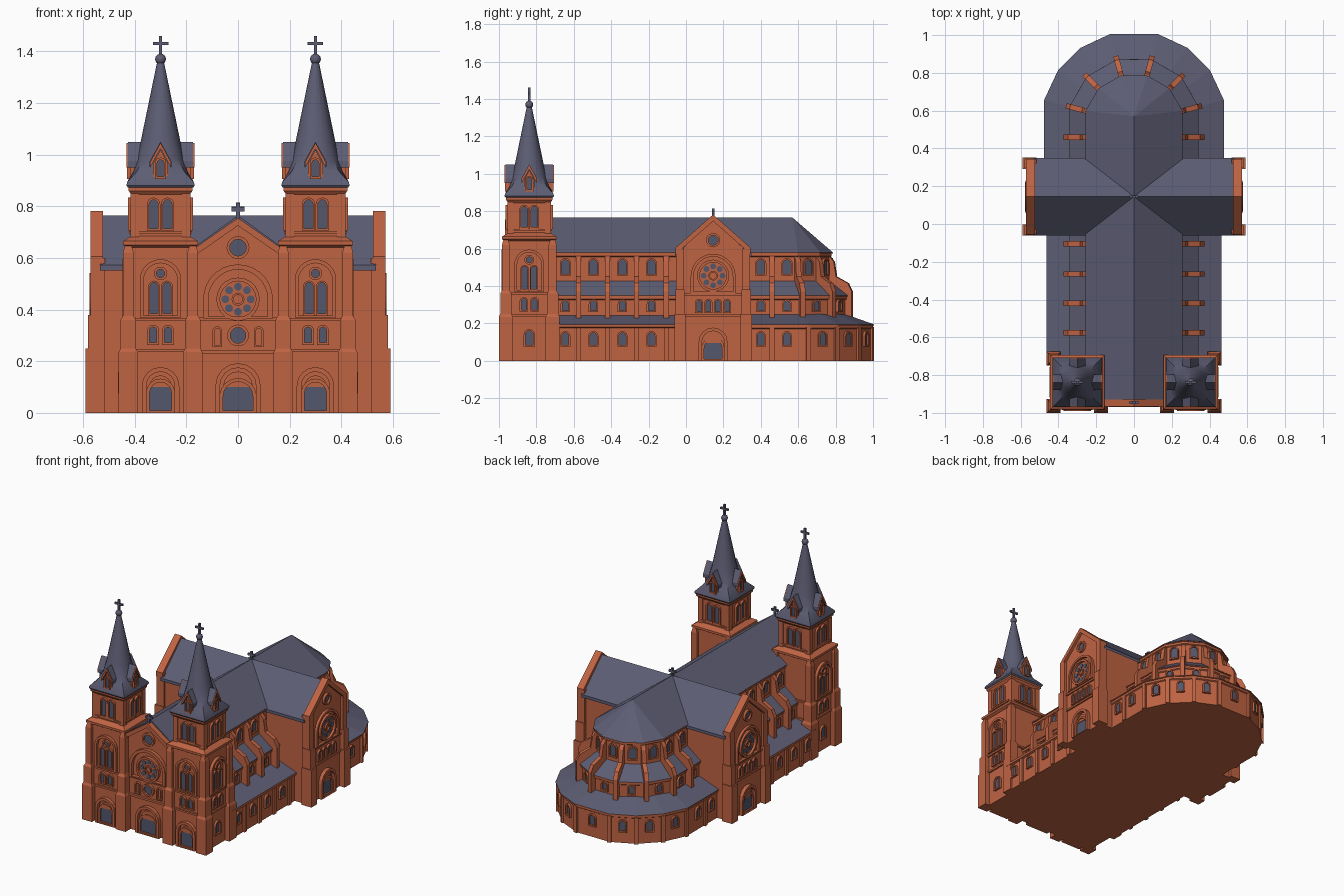
import bpy, bmesh
from math import sin, cos, pi, radians
from mathutils import Matrix, Vector

if "Cube" in bpy.data.objects:
    bpy.data.objects.remove(bpy.data.objects["Cube"], do_unlink=True)

BRICK, ROOF, GLASS = 0, 1, 2


def material(name, rgb):
    m = bpy.data.materials.new(name)
    m.use_nodes = True
    m.diffuse_color = (*rgb, 1)
    bsdf = next(n for n in m.node_tree.nodes if n.type == 'BSDF_PRINCIPLED')
    bsdf.inputs["Base Color"].default_value = (*rgb, 1)
    bsdf.inputs["Roughness"].default_value = 0.9
    return m


MATS = [material("red brick", (0.52, 0.125, 0.055)),
        material("slate roof", (0.11, 0.11, 0.175)),
        material("dark glass", (0.085, 0.095, 0.15))]


def finish(bm, name, mirror=False, slope_rule=False, smooth=False):
    bmesh.ops.recalc_face_normals(bm, faces=bm.faces)
    bm.normal_update()
    if slope_rule:  # upward faces are slate
        for f in bm.faces:
            f.material_index = ROOF if f.normal.z > 0.2 else BRICK
    me = bpy.data.meshes.new(name)
    bm.to_mesh(me)
    bm.free()
    for m in MATS:
        me.materials.append(m)
    ob = bpy.data.objects.new(name, me)
    bpy.context.collection.objects.link(ob)
    if mirror:
        ob.modifiers.new("Mirror", 'MIRROR').use_mirror_merge = False
    if smooth:
        bpy.ops.object.select_all(action='DESELECT')
        ob.select_set(True)
        bpy.context.view_layer.objects.active = ob
        bpy.ops.object.shade_smooth_by_angle(angle=radians(35))
    return ob


def loft(bm, rings, mat=BRICK, caps=True, closed=False):
    loops = [[bm.verts.new(p) for p in r] for r in rings]
    n = len(loops[0])
    pairs = list(zip(loops, loops[1:])) + ([(loops[-1], loops[0])] if closed else [])
    faces = [bm.faces.new((a[i], a[(i + 1) % n], b[(i + 1) % n], b[i]))
             for a, b in pairs for i in range(n)]
    if caps and not closed:
        faces += [bm.faces.new(loops[0]), bm.faces.new(loops[-1])]
    for f in faces:
        f.material_index = mat


# Wall frame: local x runs along the wall, -y points outward, z is up
def wall(x, y, deg):
    return Matrix.Translation((x, y, 0)) @ Matrix.Rotation(radians(deg), 4, 'Z')


def lay(M, pts, y):
    return [M @ Vector((u, y, z)) for u, z in pts]


def prism(bm, M, pts, y0, y1, mat=BRICK):
    loft(bm, [lay(M, pts, y0), lay(M, pts, y1)], mat)


def ring(bm, M, outer, inner, y0, y1, mat=BRICK):
    loft(bm, [lay(M, outer, y0), lay(M, inner, y0), lay(M, inner, y1), lay(M, outer, y1)],
         mat, closed=True)


def rect(u, z, w, h):
    return [(u - w/2, z), (u + w/2, z), (u + w/2, z + h), (u - w/2, z + h)]


def arch(u, z, w, h, n=8):
    r = w / 2
    return [(u - r, z), (u + r, z)] + [
        (u + r*cos(pi*i/n), z + h - r + r*sin(pi*i/n)) for i in range(n + 1)]


def circle(u, z, r, n=20):
    return [(u + r*cos(2*pi*i/n), z + r*sin(2*pi*i/n)) for i in range(n)]


def chevron(w, z0, z1, t):
    return [(-w, z0), (0, z1), (w, z0), (w, z0 - t), (0, z1 - t), (-w, z0 - t)]


def gable(w, z0, z1, z2):
    return [(-w, z0), (w, z0), (w, z1), (0, z2), (-w, z1)]


def window(bm, M, u, z, w, h, t=0.009, sill=0.009):
    prism(bm, M, arch(u, z, w, h), -0.004, 0.01, GLASS)
    ring(bm, M, arch(u, z - sill, w + 2*t, h + t + sill), arch(u, z, w, h), -0.014, 0.01)


def oculus(bm, M, u, z, r, t=0.012):
    prism(bm, M, circle(u, z, r), -0.004, 0.01, GLASS)
    ring(bm, M, circle(u, z, r + t), circle(u, z, r), -0.016, 0.01)


def rose(bm, M, z, r):
    ring(bm, M, circle(0, z, r + 0.014), circle(0, z, r), -0.022, 0.01)
    prism(bm, M, circle(0, z, r), -0.006, 0.01)
    oculus(bm, M, 0, z, r*0.24, 0.008)
    for i in range(8):
        a = 2*pi*i/8
        prism(bm, M, circle(r*0.7*cos(a), z + r*0.7*sin(a), r*0.22, 10), -0.01, 0, GLASS)


def portal(bm, M, w, h):
    window(bm, M, 0, 0.01, w, h + w*0.1, 0.014, 0.01)
    prism(bm, M, arch(0, h, w, w/2 + 0.003), -0.008, 0.01)
    ring(bm, M, arch(0, 0, w + 0.06, h + w/2 + 0.035), arch(0, 0.002, w + 0.025, h + w/2 + 0.015),
         -0.024, 0.01)


def cross(bm, M, z, h, t=0.006):
    prism(bm, M, rect(0, z, 2*t, h), -t, t, ROOF)
    prism(bm, M, rect(0, z + h*0.55, h*0.75, 2*t), -t, t, ROOF)


def square(M, half, z):
    return [M @ Vector((half*a, half*b, z)) for a, b in ((-1, -1), (1, -1), (1, 1), (-1, 1))]


# Tiers: a long nave ending in a faceted apse
APSE_Y = 0.53


def outline(r, y0, z, angles):
    side = [(r*sin(radians(a)), APSE_Y + r*cos(radians(a))) for a in angles]
    half = [(r*sin(radians(75)), y0)] + side
    return [Vector((x, y, z)) for x, y in half] + [Vector((-x, y, z)) for x, y in reversed(half)]


def tier(name, r, r_in, y0, z_eave, z_top, angles):
    bm = bmesh.new()
    loft(bm, [outline(rr, y0, z, angles) for rr, z in (
        (r, 0), (r, z_eave - 0.025), (r + 0.008, z_eave - 0.02), (r + 0.008, z_eave - 0.006),
        (r + 0.014, z_eave - 0.006), (r + 0.014, z_eave), (r_in, z_top))])
    finish(bm, name, slope_rule=True)


FINE, COARSE = (75, 55, 35, 15), (75, 45, 15)
tier("choir_ambulatory", 0.478, 0.33, 0.14, 0.195, 0.25, FINE)
tier("gallery_tier", 0.34, 0.24, -0.72, 0.35, 0.435, COARSE)
tier("clerestory_tier", 0.25, 0.24, -0.93, 0.58, 0.585, COARSE)

bm = bmesh.new()
half = [(0.45, 0), (0.45, 0.175), (0.463, 0.18), (0.463, 0.195), (0.31, 0.25)]
prism(bm, wall(0, -0.72, 0), half + [(-x, z) for x, z in reversed(half)], 0, 0.86)
finish(bm, "nave_aisles", slope_rule=True)

# Main roof with a fanned apse end
bm = bmesh.new()
eave = [bm.verts.new(p) for p in outline(0.266, -0.93, 0.578, COARSE)]
front, back = bm.verts.new((0, -0.93, 0.765)), bm.verts.new((0, 0.57, 0.765))
bm.faces.new((eave[0], eave[1], back, front))
bm.faces.new((eave[-2], eave[-1], front, back))
for a, b in zip(eave[1:-2], eave[2:-1]):
    bm.faces.new((a, b, back))
bm.faces.new((eave[-1], eave[0], front))
bm.faces.new(eave)
for f in bm.faces:
    f.material_index = ROOF
cross(bm, wall(0, 0.145, 0), 0.75, 0.065, 0.007)
finish(bm, "main_roof")

# Stepped buttresses and pilasters of nave and choir
bm = bmesh.new()
FIN = [(0.23, 0.2), (0.372, 0.2), (0.372, 0.37), (0.35, 0.415), (0.285, 0.45),
       (0.272, 0.53), (0.24, 0.57)]
BAYS = (-0.575, -0.42, -0.265, -0.105, 0.46)
for y in BAYS:
    prism(bm, wall(0, y, 0), FIN, -0.014, 0.014)
    x = 0.45 if y < 0 else 0.462
    prism(bm, wall(x, y, 90), rect(0, 0, 0.026, 0.175), -0.012, 0.02)
for a in COARSE:
    prism(bm, wall(0, APSE_Y, 90 - a), FIN, -0.014, 0.014)
for a in FINE:
    prism(bm, wall(0, APSE_Y, 90 - a), [(0.45, 0), (0.488, 0), (0.488, 0.18), (0.45, 0.18)],
          -0.013, 0.013)
finish(bm, "flying_buttresses", mirror=True)

# Arched windows along the sides
bm = bmesh.new()
for y in (-0.645, -0.495, -0.34, -0.185, 0.4, 0.54):
    nave = y < 0
    window(bm, wall(0.45 if nave else 0.462, y, 90), 0, 0.085, 0.036, 0.065)
    window(bm, wall(0.328, y, 90), 0, 0.27, 0.032, 0.05)
    window(bm, wall(0.2415, y, 90), 0, 0.465, 0.042, 0.075)
finish(bm, "side_windows", mirror=True)

# Arched windows around the apse
bm = bmesh.new()


def apse_window(t, dist, z, w, h):
    a = radians(t)
    window(bm, wall(dist*sin(a), APSE_Y + dist*cos(a), 180 - t), 0, z, w, h)


for t in (-60, -30, 0, 30, 60):
    apse_window(t, 0.34*cos(radians(15)), 0.27, 0.032, 0.05)
    apse_window(t, 0.25*cos(radians(15)), 0.465, 0.042, 0.075)
for t in (-65, -45, -25, 0, 25, 45, 65):
    apse_window(t, 0.478*cos(radians(10 if t else 15)), 0.085, 0.036, 0.065)
finish(bm, "apse_windows")

# Transept arms
end = wall(0.535, 0.145, 90)
bm = bmesh.new()
prism(bm, end, gable(0.185, 0, 0.575, 0.74), 0, 0.535)
prism(bm, end, chevron(0.205, 0.572, 0.765, 0.02), 0, 0.535, ROOF)
finish(bm, "transept_arms", mirror=True)

bm = bmesh.new()
prism(bm, end, gable(0.185, 0, 0.58, 0.755), -0.018, 0.01)
prism(bm, end, chevron(0.2, 0.605, 0.782, 0.035), -0.036, 0.012)
for z in (0.235, 0.35):
    prism(bm, end, rect(0, z, 0.36, 0.012), -0.028, 0.01)
for s in (-1, 1):
    for z, h, d, w in ((0, 0.25, 0.055, 0.06), (0.25, 0.13, 0.046, 0.05), (0.38, 0.22, 0.036, 0.042)):
        prism(bm, end, rect(s*0.177, z, w, h), -d, 0.02)
face = end @ Matrix.Translation((0, -0.018, 0))
portal(bm, face, 0.095, 0.095)
for u in (-0.075, -0.025, 0.025, 0.075):
    window(bm, face, u, 0.265, 0.024, 0.058)
rose(bm, face, 0.455, 0.072)
ring(bm, face, arch(0, 0.362, 0.24, 0.21, 14), arch(0, 0.37, 0.21, 0.187, 14), -0.018, 0.01)
oculus(bm, face, 0, 0.645, 0.026)
finish(bm, "transept_gables", mirror=True)

# West front between the towers
west = wall(0, -0.945, 0)
bm = bmesh.new()
prism(bm, west, gable(0.18, 0, 0.615, 0.74), 0, 0.03)
prism(bm, west, chevron(0.18, 0.63, 0.755, 0.03), -0.022, 0.03)
for z in (0.23, 0.355):
    prism(bm, west, rect(0, z, 0.34, 0.014), -0.016, 0.01)
portal(bm, west, 0.115, 0.1)
oculus(bm, west, 0, 0.3, 0.03)
for u in (-0.08, 0.08):
    ring(bm, west, arch(u, 0.255, 0.038, 0.08), arch(u, 0.263, 0.022, 0.064), -0.014, 0.01)
rose(bm, west, 0.44, 0.07)
ring(bm, west, arch(0, 0.365, 0.27, 0.21, 14), arch(0, 0.373, 0.23, 0.182, 14), -0.024, 0.01)
oculus(bm, west, 0, 0.64, 0.032)
cross(bm, west, 0.745, 0.065, 0.007)
finish(bm, "west_front")

# Twin towers
TX, TY = 0.3, -0.838
core = wall(TX, TY, 0)
bm = bmesh.new()
loft(bm, [square(core, h, z) for h, z in (
    (0.128, 0), (0.128, 0.64), (0.145, 0.65), (0.145, 0.665), (0.112, 0.685),
    (0.112, 0.845), (0.124, 0.86), (0.124, 0.88))])
for a in (-1, 1):
    for b in (-1, 1):
        corner = wall(TX + a*0.125, TY + b*0.125, 0)
        loft(bm, [square(corner, h, z) for h, z in (
            (0.037, 0), (0.037, 0.235), (0.03, 0.25), (0.03, 0.36), (0.021, 0.375),
            (0.021, 0.62), (0.012, 0.65))])
        pier = wall(TX + a*0.1, TY + b*0.1, 0)
        loft(bm, [square(pier, 0.017, z) for z in (0.67, 0.85)])
for z in (0.235, 0.355):
    loft(bm, [square(core, 0.138, z), square(core, 0.138, z + 0.012)])
finish(bm, "tower_walls", mirror=True)

bm = bmesh.new()
for k in range(4):
    M = core @ Matrix.Rotation(k*pi/2, 4, 'Z')
    belfry = M @ Matrix.Translation((0, -0.112, 0))
    for u in (-0.027, 0.027):
        window(bm, belfry, u, 0.715, 0.034, 0.11)
    prism(bm, belfry, rect(0, 0.695, 0.19, 0.01), -0.01, 0.01)
    if k > 1:
        continue
    shaft = M @ Matrix.Translation((0, -0.128, 0))
    for u in (-0.025, 0.025):
        window(bm, shaft, u, 0.385, 0.03, 0.12, 0.007)
        window(bm, shaft, u*1.15, 0.272, 0.028, 0.06)
    oculus(bm, shaft, 0, 0.54, 0.016, 0.01)
    ring(bm, shaft, arch(0, 0.37, 0.16, 0.225, 12), arch(0, 0.378, 0.13, 0.202, 12), -0.02, 0.01)
    if k == 0:
        portal(bm, shaft, 0.085, 0.1)
    else:
        window(bm, shaft, 0, 0.085, 0.042, 0.075)
finish(bm, "tower_windows", mirror=True)


# Spires: square flared eaves blending into a round cone
def spire_ring(z, r, squareness, n=16):
    pts = []
    for i in range(n):
        a = 2*pi*i/n
        d = r*(1 + squareness*(1/max(abs(cos(a)), abs(sin(a))) - 1))
        pts.append(Vector((TX + d*cos(a), TY + d*sin(a), z)))
    return pts


bm = bmesh.new()
loft(bm, [spire_ring(*p) for p in (
    (0.872, 0.126, 1), (0.88, 0.132, 1), (0.892, 0.13, 1), (0.935, 0.107, 0.5),
    (0.98, 0.094, 0.1), (1.05, 0.077, 0), (1.36, 0.013, 0))], ROOF)
finish(bm, "spires", mirror=True, smooth=True)

bm = bmesh.new()
bmesh.ops.create_uvsphere(bm, u_segments=12, v_segments=8, radius=0.021,
                          matrix=Matrix.Translation((TX, TY, 1.37)))
for f in bm.faces:
    f.material_index = ROOF
cross(bm, core, 1.38, 0.08, 0.006)
finish(bm, "spire_crosses", mirror=True, smooth=True)

bm = bmesh.new()
for k in range(4):
    M = core @ Matrix.Rotation(k*pi/2, 4, 'Z')
    prism(bm, M, gable(0.029, 0.89, 0.965, 1.02), -0.116, 0)
    prism(bm, M, chevron(0.042, 0.975, 1.05, 0.024), -0.126, 0, ROOF)
    prism(bm, M, chevron(0.04, 0.972, 1.046, 0.022), -0.132, -0.126)
    window(bm, M @ Matrix.Translation((0, -0.116, 0)), 0, 0.915, 0.026, 0.065)
finish(bm, "spire_dormers", mirror=True)
